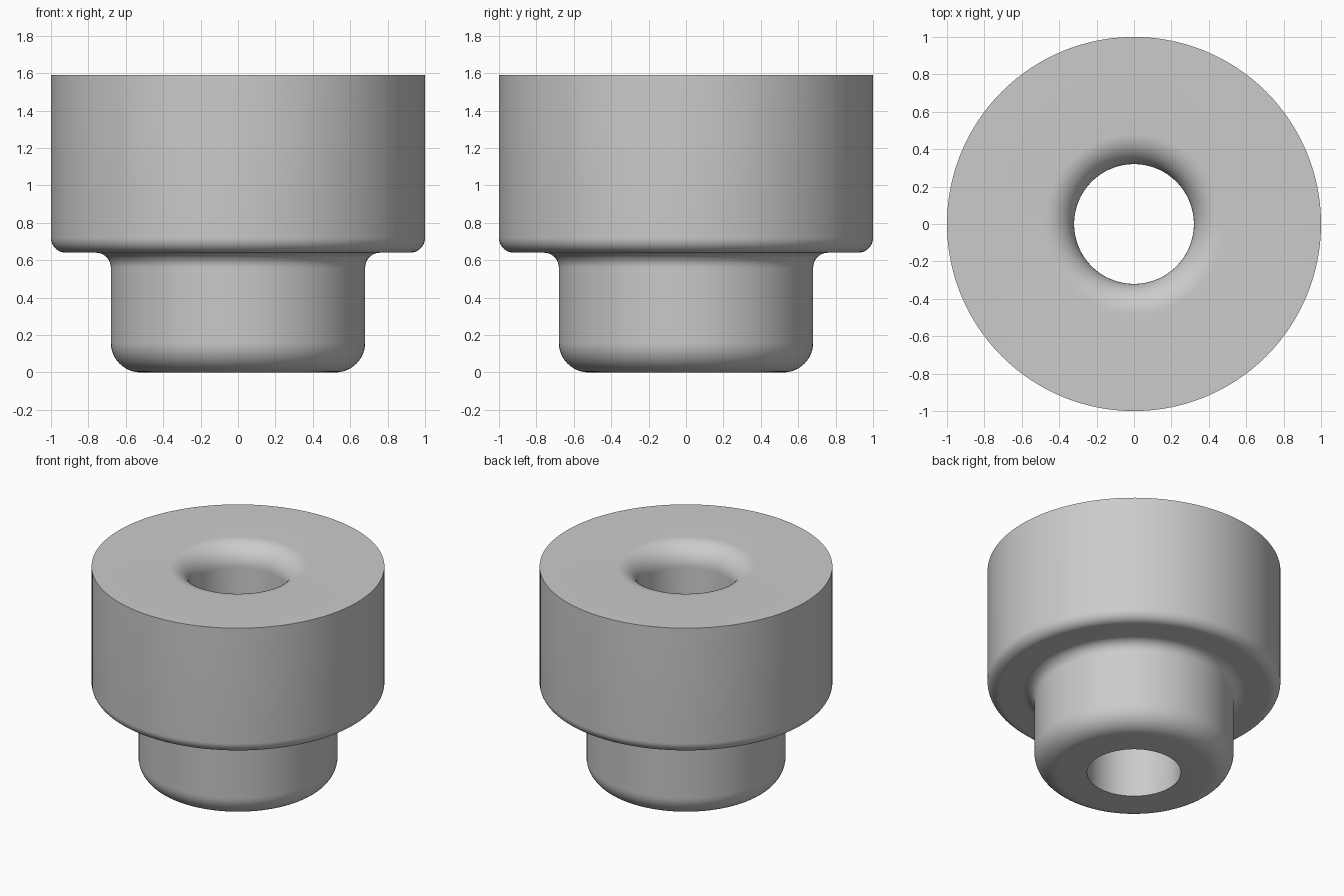
import bpy
import bmesh
from math import cos, sin, radians, tau

if "Cube" in bpy.data.objects:
    bpy.data.objects.remove(bpy.data.objects["Cube"], do_unlink=True)

# Main dimensions
HEAD_R, NECK_R, BORE_R = 1.0, 0.68, 0.32
TOP_Z, SHOULDER_Z = 1.59, 0.64
BIG_FILLET, SMALL_FILLET = 0.16, 0.08
SEGMENTS, ARC_STEPS = 128, 12


def arc(cx, cz, radius, start, end):
    """Points of a fillet in the radius/height plane, angles in degrees."""
    angles = [radians(start + (end - start) * i / ARC_STEPS) for i in range(ARC_STEPS + 1)]
    return [(cx + radius * cos(a), cz + radius * sin(a)) for a in angles]


# Closed cross-section, from the bottom of the bore outward and up
profile = [(BORE_R, 0)]
profile += arc(NECK_R - BIG_FILLET, BIG_FILLET, BIG_FILLET, -90, 0)
profile += arc(NECK_R + SMALL_FILLET, SHOULDER_Z - SMALL_FILLET, SMALL_FILLET, 180, 90)
profile += arc(HEAD_R - SMALL_FILLET, SHOULDER_Z + SMALL_FILLET, SMALL_FILLET, -90, 0)
profile += [(HEAD_R, TOP_Z)]
profile += arc(BORE_R + BIG_FILLET, TOP_Z - BIG_FILLET, BIG_FILLET, 90, 180)

# Revolve the section around z
bm = bmesh.new()
verts = [bm.verts.new((r, 0, z)) for r, z in profile]
edges = [bm.edges.new((a, b)) for a, b in zip(verts, verts[1:] + verts[:1])]
bmesh.ops.spin(bm, geom=verts + edges, cent=(0, 0, 0), axis=(0, 0, 1),
               angle=tau, steps=SEGMENTS, use_merge=True)
bmesh.ops.remove_doubles(bm, verts=bm.verts[:], dist=0.0001)
bmesh.ops.recalc_face_normals(bm, faces=bm.faces[:])
mesh = bpy.data.meshes.new("stepped_bushing")
bm.to_mesh(mesh)
bm.free()

bushing = bpy.data.objects.new("stepped_bushing", mesh)
bpy.context.collection.objects.link(bushing)

# Plain grey material
grey = bpy.data.materials.new("light_grey")
grey.use_nodes = True
color = (0.6, 0.6, 0.6, 1)
grey.diffuse_color = color
for node in grey.node_tree.nodes:
    if node.type == 'BSDF_PRINCIPLED':
        node.inputs["Base Color"].default_value = color
mesh.materials.append(grey)

# Smooth fillets, crisp rims
bpy.ops.object.select_all(action='DESELECT')
bushing.select_set(True)
bpy.context.view_layer.objects.active = bushing
bpy.ops.object.shade_smooth_by_angle(angle=radians(30))
